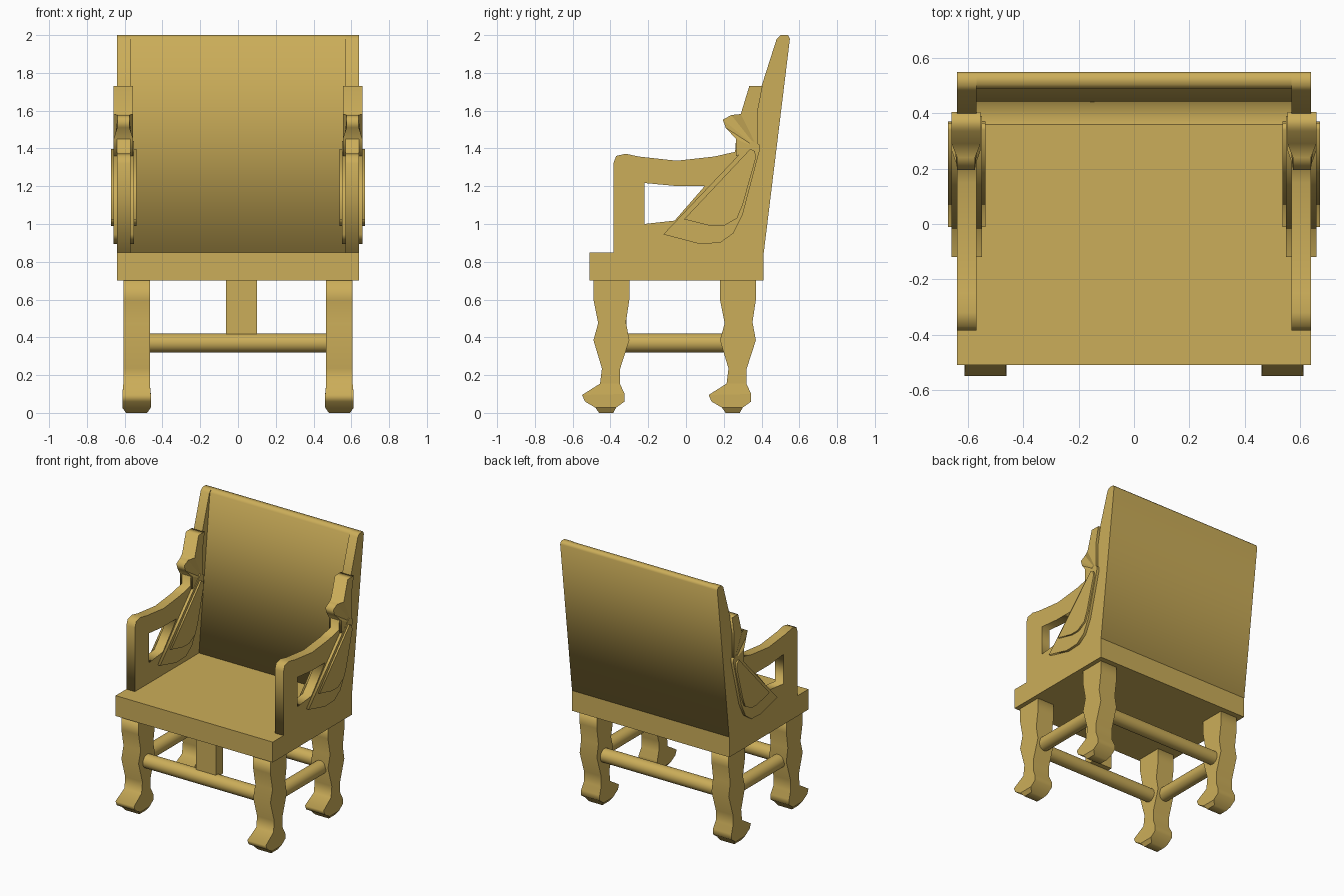
import bpy, bmesh, math
from mathutils import Matrix

if "Cube" in bpy.data.objects:
    bpy.data.objects.remove(bpy.data.objects["Cube"])

gold = bpy.data.materials.new("gilded_wood")
gold.diffuse_color = (0.6, 0.42, 0.1, 1)
gold.use_nodes = True
gold.node_tree.nodes["Principled BSDF"].inputs["Base Color"].default_value = gold.diffuse_color

# local (x, y, z) of a profile curve -> world (y, z, x)
SIDE = Matrix(((0, 0, 1, 0), (1, 0, 0, 0), (0, 1, 0, 0), (0, 0, 0, 1)))


def add_object(name, bm, smooth=None):
    bmesh.ops.remove_doubles(bm, verts=bm.verts, dist=1e-5)
    bmesh.ops.recalc_face_normals(bm, faces=bm.faces)
    me = bpy.data.meshes.new(name)
    bm.to_mesh(me)
    bm.free()
    me.materials.append(gold)
    ob = bpy.data.objects.new(name, me)
    bpy.context.collection.objects.link(ob)
    if smooth:
        bpy.ops.object.select_all(action='DESELECT')
        ob.select_set(True)
        bpy.context.view_layer.objects.active = ob
        bpy.ops.object.shade_smooth_by_angle(angle=math.radians(smooth))
    return ob


def box(name, lo, hi):
    bm = bmesh.new()
    bmesh.ops.create_cube(bm, size=1)
    for v in bm.verts:
        v.co = [(a + b) / 2 + c * (b - a) for a, b, c in zip(lo, hi, v.co)]
    return add_object(name, bm)


def profile(name, loops, x, half, dy=0, width=None):
    """Side-view outline (y, z), with optional holes, given thickness along x."""
    cu = bpy.data.curves.new(name, 'CURVE')
    cu.dimensions, cu.fill_mode, cu.extrude = '2D', 'BOTH', half
    for pts in loops:
        sp = cu.splines.new('POLY')
        sp.points.add(len(pts) - 1)
        for p, (y, z) in zip(sp.points, pts):
            p.co = (y, z, 0, 1)
        sp.use_cyclic_u = True
    tmp = bpy.data.objects.new("tmp", cu)
    bpy.context.collection.objects.link(tmp)
    bpy.context.view_layer.update()
    me = bpy.data.meshes.new_from_object(
        tmp.evaluated_get(bpy.context.evaluated_depsgraph_get()))
    bpy.data.objects.remove(tmp)
    bm = bmesh.new()
    bm.from_mesh(me)
    bpy.data.meshes.remove(me)
    bm.transform(SIDE)
    for v in bm.verts:
        if width:
            v.co.x *= width(v.co.y, v.co.z)
        v.co.x += x
        v.co.y += dy
    return add_object(name, bm)


def rod(name, a, b, r=0.05):
    bm = bmesh.new()
    bmesh.ops.create_cone(bm, cap_ends=True, segments=24,
                          radius1=r, radius2=r, depth=abs(b[0] - a[0]) + abs(b[1] - a[1]))
    axis = 'Y' if a[1] == b[1] else 'X'
    bm.transform(Matrix.Translation(((a[0] + b[0]) / 2, (a[1] + b[1]) / 2, 0.37))
                 @ Matrix.Rotation(math.pi / 2, 4, axis))
    return add_object(name, bm, 40)


# seat and reclined back panel
box("seat", (-0.64, -0.51, 0.70), (0.64, 0.41, 0.85))
profile("back_panel", [[(0.36, 0.85), (0.488, 1.98), (0.505, 2.0), (0.54, 2.0),
                        (0.55, 1.98), (0.412, 0.85)]], 0, 0.57)

# outlines of the side pieces
side = [(-0.385, 0.85), (-0.385, 1.32), (-0.37, 1.36), (-0.32, 1.372), (-0.25, 1.357),
        (-0.05, 1.335), (0.15, 1.357), (0.26, 1.382), (0.265, 1.45), (0.37, 1.6),
        (0.40, 1.73), (0.48, 1.98), (0.50, 2.0), (0.54, 2.0), (0.55, 1.98), (0.412, 0.85)]
opening = [(-0.22, 1.217), (-0.06, 1.202), (0.10, 1.202), (-0.06, 1.018), (-0.22, 1.0)]
wing = [(-0.12, 0.945), (0.07, 0.895), (0.18, 0.90), (0.25, 0.95), (0.30, 1.05),
        (0.39, 1.39), (0.39, 1.42), (0.35, 1.44)]
feathers = [(-0.01, 1.025), (0.13, 0.99), (0.20, 0.99), (0.27, 1.03), (0.30, 1.10),
            (0.37, 1.35), (0.365, 1.385), (0.34, 1.397)]
head = [(0.265, 1.36), (0.265, 1.45), (0.21, 1.51), (0.195, 1.552), (0.24, 1.577),
        (0.29, 1.582), (0.335, 1.73), (0.405, 1.73), (0.38, 1.6), (0.38, 1.40)]
leg = [(-0.49, 0.70), (-0.49, 0.60), (-0.465, 0.475), (-0.49, 0.385), (-0.445, 0.235),
       (-0.455, 0.155), (-0.55, 0.095), (-0.535, 0.06), (-0.48, 0.028), (-0.46, 0),
       (-0.385, 0), (-0.37, 0.028), (-0.325, 0.06), (-0.325, 0.10), (-0.35, 0.155),
       (-0.35, 0.23), (-0.30, 0.385), (-0.318, 0.48), (-0.30, 0.60), (-0.30, 0.70)]


def foot_width(y, z):
    return 0.8 if z < 0.01 else 1.08 if z < 0.13 else 1.0


def head_width(y, z):
    return 0.62 if y < 0.25 else 1.0


for s, label in ((-1, "left"), (1, "right")):
    # openwork arm and stile, carved wing and animal head
    profile(label + "_arm_frame", [side, opening], s * 0.605, 0.035)
    profile(label + "_wing", [wing], s * 0.605, 0.055)
    profile(label + "_wing_feathers", [feathers], s * 0.605, 0.068)
    profile(label + "_head", [head], s * 0.607, 0.052, width=head_width)
    # paw-footed legs and side stretcher
    profile(label + "_front_leg", [leg], s * 0.537, 0.07, 0, foot_width)
    profile(label + "_back_leg", [leg], s * 0.537, 0.07, 0.67, foot_width)
    rod(label + "_stretcher", (s * 0.537, -0.36), (s * 0.537, 0.24))

# cross stretchers and the front strut
rod("front_stretcher", (-0.5, -0.39), (0.5, -0.39))
rod("back_stretcher", (-0.5, 0.28), (0.5, 0.28))
box("front_strut", (-0.063, -0.40, 0.40), (0.10, -0.315, 0.70))
